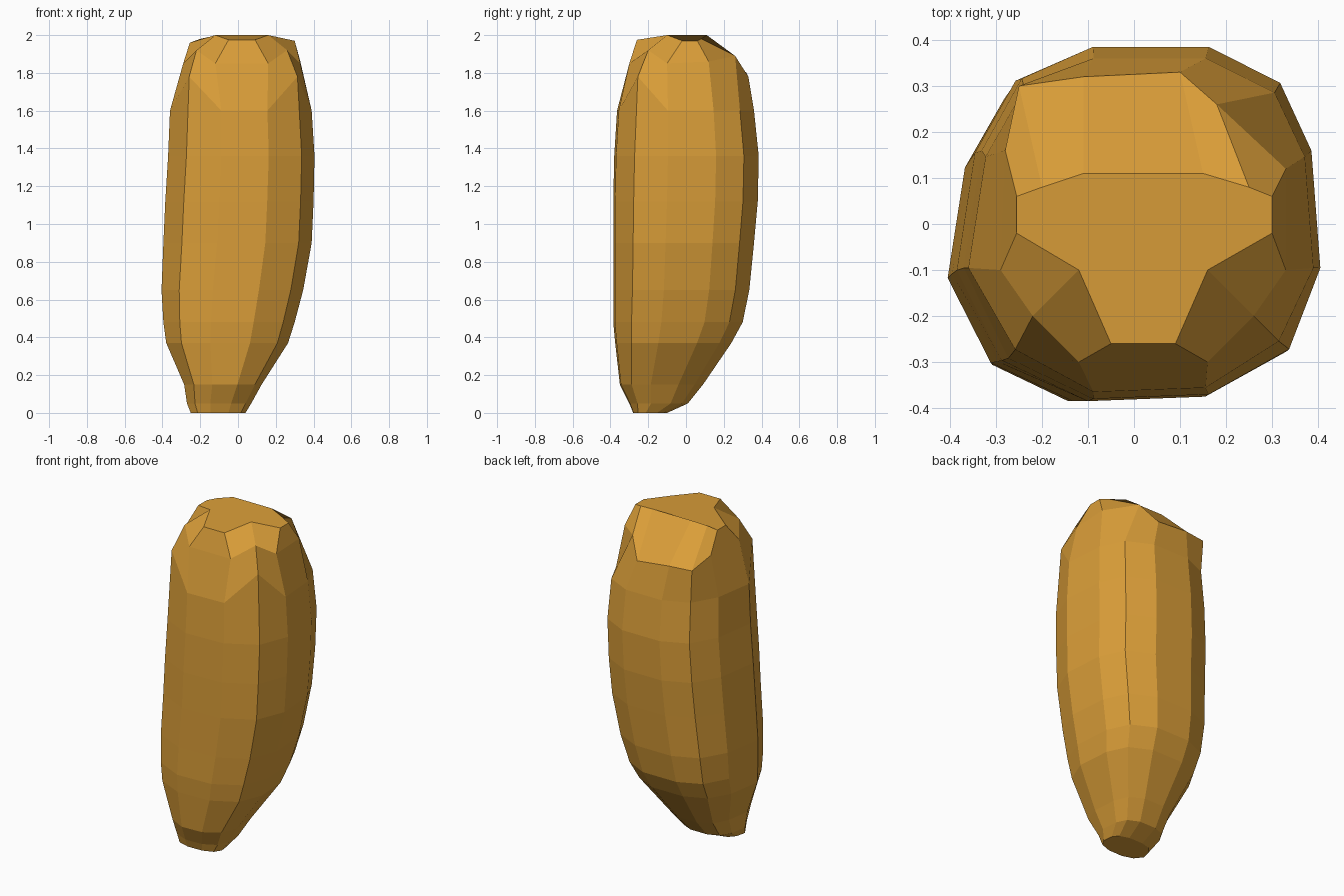
import bpy
import bmesh

default_cube = bpy.data.objects.get("Cube")
if default_cube:
    bpy.data.objects.remove(default_cube, do_unlink=True)


def make_material(name, colour):
    material = bpy.data.materials.new(name)
    material.use_nodes = True
    material.diffuse_color = colour
    shader = next(n for n in material.node_tree.nodes if n.type == "BSDF_PRINCIPLED")
    shader.inputs["Base Color"].default_value = colour
    shader.inputs["Roughness"].default_value = 0.8
    return material


# Plan outline of the pod, twelve corners clockwise from back left (hundredths)
outline = [(-11, 39), (15, 39), (31, 31), (38, 16), (40, -10), (33, -28),
           (15, -38), (-11, -39), (-30, -30), (-40, -10), (-36, 16), (-27, 32)]
half_x, half_y = 40, 39

# Body sections: height, left limit, right limit, front limit, back limit
sections = [
    (160, -36, 39, -36.5, 36),
    (136, -37, 40.5, -38, 38.5),
    (112, -38.5, 40, -38.5, 38),
    (90, -39.5, 39, -38.5, 36),
    (65, -40.5, 34.5, -38.5, 33.5),
    (48, -39.5, 30, -38.5, 30),
    (37, -38, 26.5, -37.5, 24),
    (15, -28.5, 12.5, -35, 9),
    (5, -27, 7, -30, 1),
    (0, -25, 4, -28, -10),
]

# Crown: a flat lid with cut corners, and the shoulder ring beneath it
lid = [(-11, 11, 200), (15, 11, 200), (25, 8, 198), (30, 6, 197),
       (30, -2, 197), (16, -10, 200), (9, -26, 197.5), (-5, -26, 197.5),
       (-12, -10, 200), (-25.5, -2, 196), (-25.5, 6, 196), (-20, 8, 198)]
shoulder = [(-11, 32, 180), (10, 33, 178), (18, 26, 189), (33, 12, 186),
            (33, -10, 185), (26, -20, 192), (16, -30, 185), (-12, -30, 185),
            (-22, -20, 192), (-29, -10, 185), (-28, 16, 185), (-25, 30, 180)]


def section_ring(height, left, right, front, back):
    """Fit the outline into the limits of one section."""
    ring = []
    for x, y in outline:
        across = (x / half_x + 1) / 2
        along = (y / half_y + 1) / 2
        ring.append((left + across * (right - left),
                     front + along * (back - front), height))
    # Front corners keep rising to meet the cut corners of the crown
    if height == sections[0][0]:
        for corner in (5, 8):
            x, y, z = ring[corner]
            ring[corner] = (x * 0.97, y * 0.97, z + 18)
    return ring


def loft(name, rings, material):
    """Skin a stack of rings from the top down and close both ends."""
    bm = bmesh.new()
    loops = [[bm.verts.new([value / 100 for value in point]) for point in ring]
             for ring in rings]
    for upper, lower in zip(loops, loops[1:]):
        count = len(upper)
        for i in range(count):
            j = (i + 1) % count
            bm.faces.new((upper[i], upper[j], lower[j], lower[i]))
    bm.faces.new(loops[0])
    bm.faces.new(reversed(loops[-1]))
    bmesh.ops.recalc_face_normals(bm, faces=bm.faces)
    mesh = bpy.data.meshes.new(name)
    bm.to_mesh(mesh)
    bm.free()
    mesh.materials.append(material)
    body = bpy.data.objects.new(name, mesh)
    bpy.context.collection.objects.link(body)
    return body


# Single faceted body, flat shaded
amber = make_material("amber", (0.70, 0.34, 0.04, 1))
loft("pod_body", [lid, shoulder] + [section_ring(*s) for s in sections], amber)
